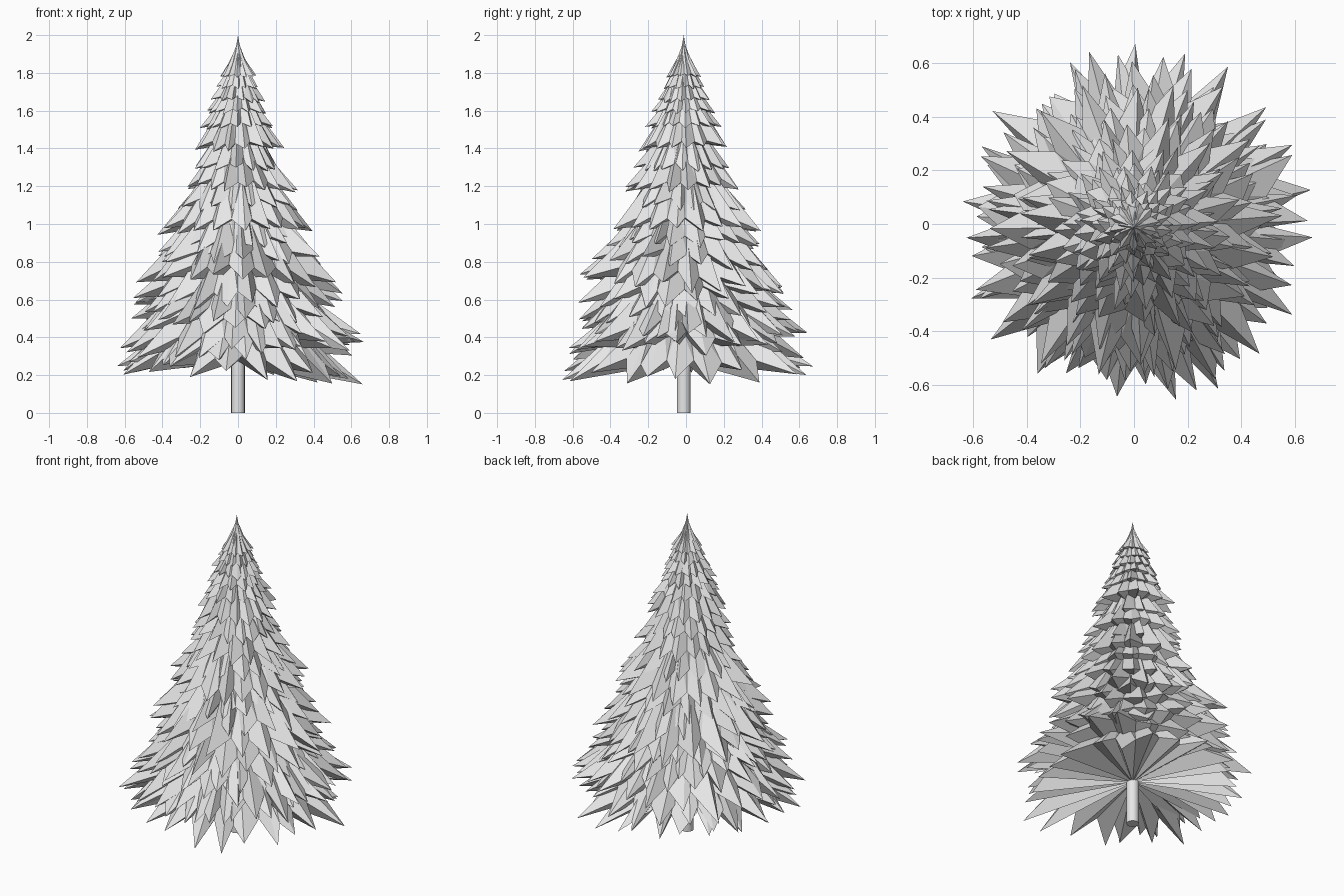
import bpy, bmesh, math, random

random.seed(11)
AXIS_Y = -0.012

cube = bpy.data.objects.get("Cube")
if cube:
    bpy.data.objects.remove(cube, do_unlink=True)

grey = bpy.data.materials.new("plain grey")
grey.use_nodes = True
grey.diffuse_color = (0.8, 0.8, 0.8, 1)
grey.node_tree.nodes["Principled BSDF"].inputs["Base Color"].default_value = (0.8, 0.8, 0.8, 1)


def add_tier(name, z, radius, height, points, tilt):
    """Pleated cone of drooping spikes, closed underneath by a fan."""
    bm = bmesh.new()
    lean = random.uniform(0, math.tau)
    turn = random.uniform(0, math.tau)

    def vert(angle, r, level):
        level += tilt * r * math.cos(angle - lean)
        return bm.verts.new((r * math.cos(angle), r * math.sin(angle), level))

    apex = bm.verts.new((0, 0, z + height))
    hub = bm.verts.new((0, 0, z + 0.05 * radius + 0.02))
    tips, valleys, ridges, folds = [], [], [], []
    step = math.tau / points
    for i in range(points):
        a = turn + step * (i + random.uniform(-0.25, 0.25))
        b = turn + step * (i + 0.5 + random.uniform(-0.12, 0.12))
        reach = radius * random.uniform(0.84, 1.03)
        drop = random.uniform(-0.06, 0.06) * radius
        tips.append(vert(a, reach, z + drop))
        valleys.append(vert(b, radius * random.uniform(0.66, 0.76), z + 0.13 * radius + drop * 0.5))
        ridges.append(vert(a, radius * 0.45, z + height * random.uniform(0.47, 0.54)))
        folds.append(vert(b, radius * 0.38, z + height * random.uniform(0.45, 0.51)))

    for i in range(points):
        j = (i + 1) % points
        for tri in ((apex, ridges[i], folds[i]), (apex, folds[i], ridges[j]),
                    (ridges[i], tips[i], valleys[i]), (ridges[i], valleys[i], folds[i]),
                    (folds[i], valleys[i], ridges[j]), (ridges[j], valleys[i], tips[j]),
                    (hub, valleys[i], tips[i]), (hub, tips[j], valleys[i])):
            bm.faces.new(tri)
    bmesh.ops.recalc_face_normals(bm, faces=bm.faces)
    mesh = bpy.data.meshes.new(name)
    bm.to_mesh(mesh)
    bm.free()
    mesh.materials.append(grey)
    tier = bpy.data.objects.new(name, mesh)
    tier.location.y = AXIS_Y
    bpy.context.collection.objects.link(tier)


# Branch tiers from the ground up: rim height, radius
tiers = [(0.22, 0.68), (0.29, 0.66), (0.36, 0.67), (0.44, 0.61), (0.52, 0.57),
         (0.60, 0.55), (0.68, 0.55), (0.78, 0.48), (0.87, 0.43), (0.97, 0.42),
         (1.08, 0.34), (1.19, 0.31), (1.29, 0.26), (1.40, 0.26), (1.51, 0.20),
         (1.59, 0.17), (1.65, 0.15), (1.72, 0.12), (1.78, 0.10)]
for k, (z, r) in enumerate(tiers):
    share = k / (len(tiers) - 1)
    slope = 0.85 + 0.75 * share
    count = round(23 - 10 * share)
    add_tier(f"branch_tier_{k + 1}", z, r, r * slope, count, 0.09 * (1 - share))

# Slim pointed crown
add_tier("crown_tier", 1.83, 0.06, 0.14, 9, 0)
bpy.ops.mesh.primitive_cone_add(vertices=8, radius1=0.035, radius2=0, depth=0.2,
                                location=(0, AXIS_Y, 1.9))
crown = bpy.context.object
crown.name = "crown_needle"
crown.data.materials.append(grey)

# Trunk
bpy.ops.mesh.primitive_cylinder_add(vertices=16, radius=0.036, depth=1.8,
                                    location=(0, AXIS_Y, 0.9))
trunk = bpy.context.object
trunk.name = "trunk"
trunk.data.materials.append(grey)
bpy.ops.object.shade_smooth_by_angle()
